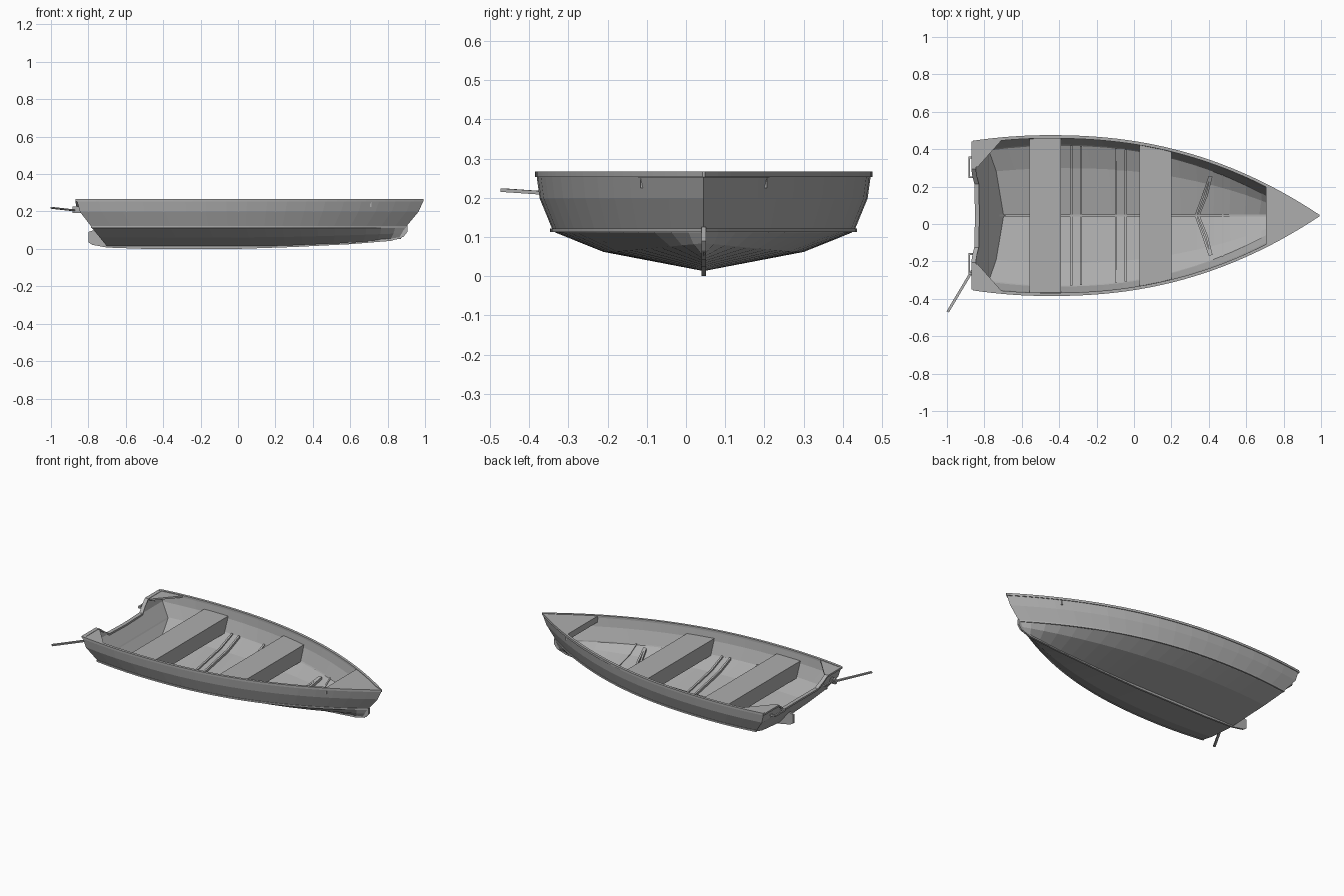
import bpy, bmesh, math
from mathutils import Vector

if "Cube" in bpy.data.objects:
    bpy.data.objects.remove(bpy.data.objects["Cube"])

CY = 0.045  # hull centreline
metal = bpy.data.materials.new("aluminium grey")
metal.diffuse_color = (0.42, 0.42, 0.42, 1)
metal.use_nodes = True
metal.node_tree.nodes["Principled BSDF"].inputs["Base Color"].default_value = metal.diffuse_color


def finish(name, bm, recalc=True):
    bmesh.ops.remove_doubles(bm, verts=bm.verts, dist=0.0003)
    if recalc:
        bmesh.ops.recalc_face_normals(bm, faces=bm.faces)
    me = bpy.data.meshes.new(name)
    bm.to_mesh(me)
    bm.free()
    me.materials.append(metal)
    ob = bpy.data.objects.new(name, me)
    bpy.context.collection.objects.link(ob)
    return ob


def loft(name, rings):
    """Closed rings of equal length joined into a capped solid."""
    bm = bmesh.new()
    vs = [[bm.verts.new(p) for p in r] for r in rings]
    n = len(rings[0])
    for a, b in zip(vs, vs[1:]):
        for i in range(n):
            j = (i + 1) % n
            bm.faces.new((a[i], a[j], b[j], b[i]))
    bm.faces.new(vs[0])
    bm.faces.new(vs[-1])
    return finish(name, bm)


def bar(name, pts, side, w, h):
    """Rectangular bar along pts, w wide along side and h tall."""
    s = Vector(side).normalized() * w / 2
    up = Vector((0, 0, h))
    rings = []
    for p in pts:
        p = Vector(p)
        rings.append([p - s, p + s, p + s + up, p - s + up])
    return loft(name, rings)


def prism(name, pts, vec):
    bm = bmesh.new()
    f = bm.faces.new([bm.verts.new(p) for p in pts])
    r = bmesh.ops.extrude_face_region(bm, geom=[f])
    bmesh.ops.translate(bm, vec=vec, verts=[v for v in r["geom"] if isinstance(v, bmesh.types.BMVert)])
    return finish(name, bm)


def half(t):
    """Half width of the gunwale, stern t=0 to bow t=1."""
    if t < 0.22:
        return 0.427 - 0.03 * ((0.22 - t) / 0.22) ** 2
    return 0.427 * (1 - min(1, (t - 0.22) / 0.78) ** 2.25)


def rise(t):
    return max(0, (t - 0.5) / 0.5) ** 1.6


# levels: stern x, bow x, width factor, height, bow rise
LEVELS = [(-0.862, 0.993, 1.0, 0.260, 0), (-0.845, 0.965, 0.98, 0.198, 0),
          (-0.785, 0.900, 0.905, 0.120, 0), (-0.780, 0.900, 0.885, 0.111, 0),
          (-0.740, 0.890, 0.60, 0.062, 0.022), (-0.700, 0.870, 0.0, 0.013, 0.04)]
N = 18
TS = [1 - (1 - i / N) ** 1.15 for i in range(N + 1)]


def point(level, t, side):
    xs, xb, k, z, r = level
    return Vector((xs + (xb - xs) * t, CY + side * k * half(t), z + r * rise(t)))


# hull shell with notched transom
bm = bmesh.new()
rows = []
for t in TS:
    sec = [point(l, t, 1) for l in LEVELS] + [point(l, t, -1) for l in LEVELS[-2::-1]]
    rows.append([bm.verts.new(p) for p in sec])
for a, b in zip(rows, rows[1:]):
    for i in range(len(a) - 1):
        bm.faces.new((a[i], a[i + 1], b[i + 1], b[i]))
s = rows[0]
L = len(s)
notch = {}
for sg in (1, -1):
    notch[sg] = (bm.verts.new((-0.862, CY + sg * 0.25, 0.26)), bm.verts.new((-0.845, CY + sg * 0.17, 0.198)))
    e = (s[0], s[1]) if sg > 0 else (s[L - 1], s[L - 2])
    bm.faces.new((e[0], e[1], notch[sg][1], notch[sg][0]))
bm.faces.new((s[1], s[2], s[L - 3], s[L - 2], notch[-1][1], notch[1][1]))
for i in range(2, 4):
    bm.faces.new((s[i], s[i + 1], s[L - 2 - i], s[L - 1 - i]))
bm.faces.new((s[4], s[5], s[6]))
bmesh.ops.remove_doubles(bm, verts=bm.verts, dist=0.0003)
bmesh.ops.recalc_face_normals(bm, faces=bm.faces)
if sum(f.normal.z * f.calc_area() for f in bm.faces) > 0:
    bmesh.ops.reverse_faces(bm, faces=bm.faces)
hull = finish("hull", bm, False)
mod = hull.modifiers.new("thickness", 'SOLIDIFY')
mod.thickness = 0.008
mod.offset = -1

# gunwale rails and chine strips, both sides
FINE = [i / 36 for i in range(37)]
for sg, side in ((1, "left"), (-1, "right")):
    for nm, lev, z0, z1, out, inn in (("gunwale", LEVELS[0], 0.253, 0.267, 0.003, 0.014),
                                      ("chine_strip", LEVELS[2], 0.112, 0.122, 0.005, 0.004)):
        rings = []
        for t in FINE:
            p = point(lev, t, sg)
            w = abs(p.y - CY)
            a, b = CY + sg * (w + out), CY + sg * max(0, w - inn)
            rings.append([(p.x, a, z0), (p.x, a, z1), (p.x, b, z1), (p.x, b, z0)])
        loft(f"{nm}_{side}", rings)

# transom cap following the notch
cap = [(-0.858, 0.395, 0.255), (-0.858, 0.25, 0.255), (-0.852, 0.21, 0.225),
       (-0.842, 0.17, 0.195), (-0.838, 0, 0.193)]
cap += [(x, -y, z) for x, y, z in cap[-2::-1]]
bar("transom_cap", [(x, CY + y, z) for x, y, z in cap], (1, 0, 0), 0.024, 0.011)

# keel and skeg
keel = [(-0.80, 0.09), (-0.80, 0.035), (-0.78, 0.022), (-0.70, 0.007), (-0.5, 0), (0.0, 0), (0.3, 0.01),
        (0.6, 0.025), (0.82, 0.043), (0.885, 0.065), (0.905, 0.09), (0.905, 0.125), (0.885, 0.10),
        (0.86, 0.056), (0.6, 0.032), (0.3, 0.02), (-0.69, 0.018), (-0.77, 0.10)]
prism("keel", [(x, CY - 0.006, z) for x, z in keel], (0, 0.012, 0))

# bench seats, tapering with the hull sides
for nm, x0, x1 in (("rear_seat", -0.56, -0.39), ("middle_seat", 0.03, 0.20)):
    rings = []
    for x in (x0, x1):
        a = point(LEVELS[1], (x + 0.845) / 1.81, 1).y - CY - 0.004
        b = a * 0.90
        rings.append([(x, CY + a, 0.215), (x, CY - a, 0.215), (x, CY - b, 0.118), (x, CY + b, 0.118)])
    loft(nm, rings)


def floor(x, f):
    """Point on the inner floor at width fraction f of the chine."""
    t = (x + 0.785) / 1.685
    w = abs(f)
    base = 0.02 + (0.05 * w / 0.67 if w < 0.67 else 0.05 + 0.048 * (w - 0.67) / 0.33)
    return Vector((x, CY + f * half(t) * 0.885, base + 0.035 * rise(t) * (1 - w)))


# floor ribs in pairs, with a flat channel between them
FR = (-0.99, -0.67, 0, 0.67, 0.99)
for i, xc in enumerate((-0.31, -0.07)):
    for k, dx in enumerate((-0.026, 0.026)):
        bar(f"floor_rib_{i}_{k}", [floor(xc + dx, f) for f in FR], (1, 0, 0), 0.012, 0.016)
    bar(f"rib_channel_{i}", [floor(xc, f) for f in FR], (1, 0, 0), 0.05, 0.007)
bar("bow_floor_rib", [floor(0.475, f) for f in FR], (1, 0, 0), 0.008, 0.008)

# swept-back bow ribs
for sg, side in ((1, "left"), (-1, "right")):
    for k, dx in enumerate((0, 0.03)):
        pts = [floor(0.33 + dx * 0.5, 0), floor(0.37 + dx * 0.6, sg * 0.42), floor(0.405 + dx * 0.3, sg * 0.86)]
        bar(f"bow_rib_{side}_{k}", pts, (1, 0, 0), 0.012, 0.018)

# centre stringer
bar("floor_stringer", [floor(x, 0) for x in (-0.69, 0.1, 0.3, 0.5, 0.72, 0.8)], (0, 1, 0), 0.012, 0.013)

# bow deck with a drop front
deck = [0.845 + 0.155 * i / 8 for i in range(9)]
edge = [point(LEVELS[0], t, 1) for t in deck]
edge[-1].y = CY
outline = [(p.x, p.y, 0.252) for p in edge] + [(p.x, 2 * CY - p.y, 0.252) for p in edge[-2::-1]]
prism("bow_deck", outline, (0, 0, 0.012))
w = edge[0].y - CY - 0.006
bar("bow_deck_lip", [(edge[0].x + 0.004, CY - w, 0.225), (edge[0].x + 0.004, CY + w, 0.225)], (1, 0, 0), 0.008, 0.03)

# stern corner plates, grab handles
for sg, side in ((1, "left"), (-1, "right")):
    tri = [(-0.865, 0.395), (-0.865, 0.26), (-0.835, 0.26), (-0.70, 0.412), (-0.78, 0.41)]
    prism(f"corner_plate_{side}", [(x, CY + sg * y, 0.253) for x, y in tri], (0, 0, 0.011))
    y0, y1 = CY + sg * 0.205, CY + sg * 0.31
    bar(f"handle_grip_{side}", [(-0.881, y0, 0.215), (-0.881, y1, 0.215)], (1, 0, 0), 0.01, 0.011)
    for k, y in enumerate((y0, y1)):
        bar(f"handle_post_{side}_{k}", [(-0.884, y, 0.215), (-0.845, y, 0.215)], (0, 1, 0), 0.01, 0.011)

# tiller rod with its bracket
bar("tiller_rod", [(-0.865, -0.25, 0.20), (-0.996, -0.47, 0.215)], (0.86, -0.5, 0), 0.014, 0.009)
bar("rod_bracket", [(-0.885, -0.265, 0.192), (-0.835, -0.265, 0.192)], (0, 1, 0), 0.02, 0.025)
